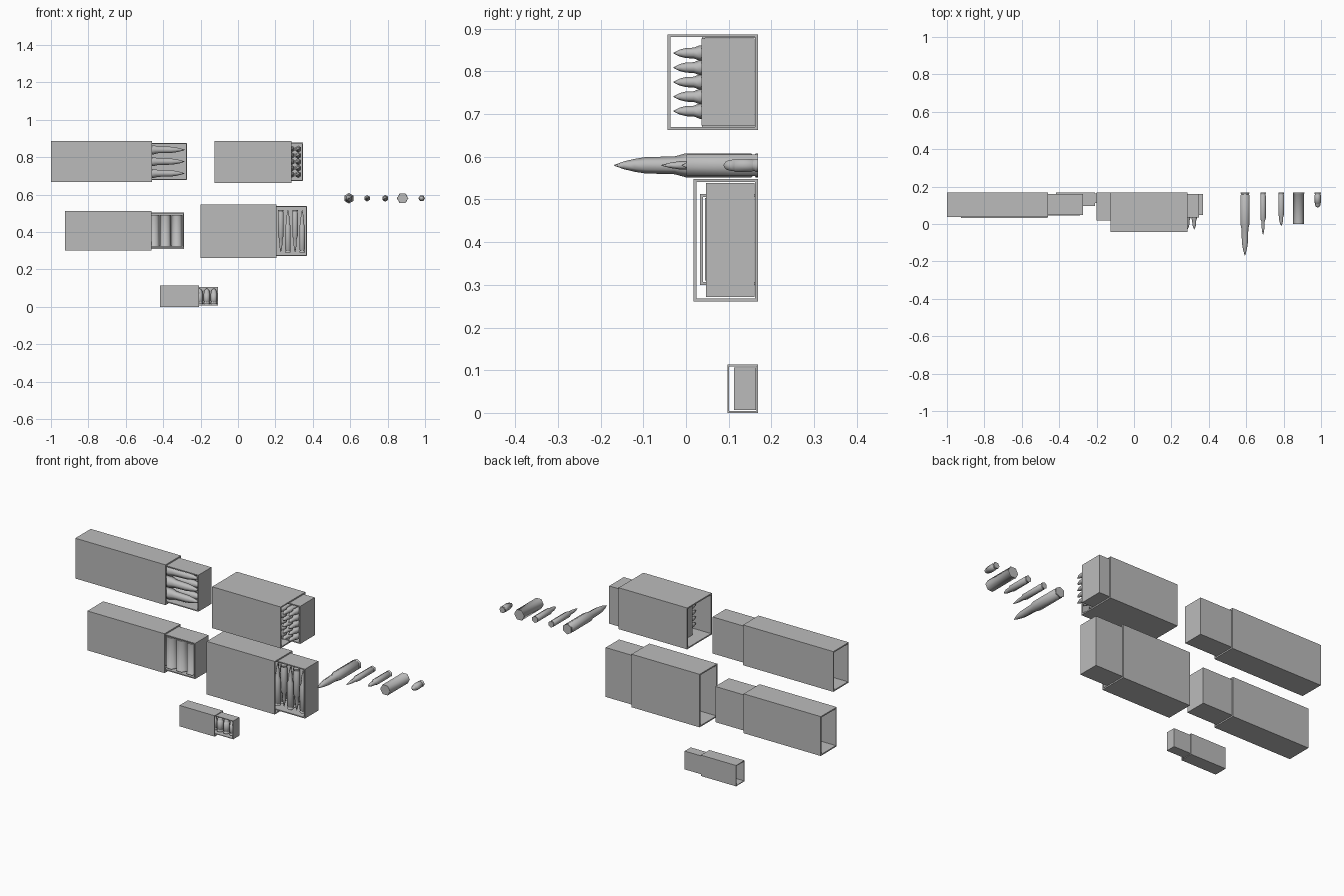
import bpy, bmesh
from math import radians, pi
from mathutils import Matrix, Vector

cube = bpy.data.objects.get("Cube")
if cube:
    bpy.data.objects.remove(cube, do_unlink=True)

grey = bpy.data.materials.new("plain_grey")
grey.use_nodes = True
grey.diffuse_color = (0.5, 0.5, 0.5, 1)
grey.node_tree.nodes["Principled BSDF"].inputs["Base Color"].default_value = (0.5, 0.5, 0.5, 1)

BACK = 0.169                    # shared back plane of all parts
TO_FRONT = (radians(90), 0, 0)
TO_LEFT = (0, radians(90), 0)
UP = (0, 0, 0)
DOWN = (radians(180), 0, 0)


def place(name, mesh, loc=(0, 0, 0), rot=UP):
    ob = bpy.data.objects.new(name, mesh)
    ob.location, ob.rotation_euler = loc, rot
    bpy.context.collection.objects.link(ob)
    return ob


def open_box(name, lo, hi, thickness, open_normals):
    """Hollow card box; faces along open_normals are removed."""
    lo, hi = Vector(lo), Vector(hi)
    bm = bmesh.new()
    bmesh.ops.create_cube(bm, size=1)
    bm.normal_update()
    gone = [f for f in bm.faces if any(f.normal.dot(Vector(n)) > 0.9 for n in open_normals)]
    bmesh.ops.delete(bm, geom=gone, context='FACES')
    bmesh.ops.scale(bm, vec=hi - lo, verts=bm.verts)
    bmesh.ops.translate(bm, vec=(lo + hi) / 2, verts=bm.verts)
    mesh = bpy.data.meshes.new(name)
    bm.to_mesh(mesh)
    bm.free()
    mesh.materials.append(grey)
    ob = place(name, mesh)
    mod = ob.modifiers.new("card", 'SOLIDIFY')
    mod.thickness, mod.offset, mod.use_even_offset = thickness, -1, True


def pack(name, x0, x1, y0, z0, z1, slide, tray_y, t=0.007):
    """Sleeve open at both ends with a tray slid out to +x."""
    open_box(name + "_sleeve", (x0, y0, z0), (x1, BACK, z1), t, [(1, 0, 0), (-1, 0, 0)])
    g = t + 0.003
    open_box(name + "_tray", (x0 + slide, tray_y, z0 + g), (x1 + slide, BACK - t - 0.001, z1 - g),
             t * 0.8, [(0, -1, 0)])


def turned(name, profile, start):
    """Six-sided turned body from (radius, height) points, base at 0."""
    bm = bmesh.new()
    verts = [bm.verts.new((r, 0, z)) for r, z in profile]
    edges = [bm.edges.new(p) for p in zip(verts, verts[1:])]
    bmesh.ops.spin(bm, geom=verts + edges, cent=(0, 0, 0), axis=(0, 0, 1), angle=2 * pi, steps=6)
    bmesh.ops.remove_doubles(bm, verts=bm.verts, dist=0.0002)
    bmesh.ops.recalc_face_normals(bm, faces=bm.faces)
    bmesh.ops.rotate(bm, verts=bm.verts, matrix=Matrix.Rotation(start, 3, 'Z'))
    # Smooth sides, crisp ends
    for f in bm.faces:
        f.smooth = True
    for e in bm.edges:
        e.smooth = e.calc_face_angle(0) < radians(62)
    mesh = bpy.data.meshes.new(name)
    bm.to_mesh(mesh)
    bm.free()
    mesh.materials.append(grey)
    return mesh


def cased(r, neck, tip_profile):
    """Case with rim and groove, then the tip points."""
    return [(0, 0), (r, 0), (r, 0.006), (r * 0.86, 0.008), (r * 0.86, 0.012),
            (r, 0.016), (r, neck)] + tip_profile + [(0, tip_profile[-1][1] + 0.001)]


# Round types
large = turned("large_round", cased(0.028, 0.17, [
    (0.021, 0.195), (0.019, 0.265), (0.015, 0.29), (0.009, 0.315), (0.001, 0.337)]), pi / 6)
medium = turned("medium_round", cased(0.017, 0.14, [
    (0.0105, 0.155), (0.0095, 0.185), (0.006, 0.207), (0.001, 0.226)]), pi / 6)
short = turned("short_round", cased(0.018, 0.118, [
    (0.0125, 0.132), (0.012, 0.15), (0.008, 0.165), (0.001, 0.179)]), pi / 6)
shell = turned("shell", [(0, 0), (0.0305, 0), (0.0305, 0.005), (0.0295, 0.006),
                         (0.0295, 0.168), (0, 0.168)], 0)
small = turned("small_round", cased(0.0175, 0.055, [
    (0.0155, 0.056), (0.0145, 0.068), (0.010, 0.076), (0.004, 0.08)]), 0)

# Loose row, bases on the back plane
for mesh, x in ((large, 0.593), (medium, 0.69), (short, 0.787), (shell, 0.88), (small, 0.982)):
    place("loose_" + mesh.name, mesh, (x, BACK, 0.58), TO_FRONT)

# Large pack: rounds lying along the tray
pack("large_pack", -1.0, -0.46, 0.037, 0.667, 0.885, 0.188, 0.049)
for row in (-1, 0, 1):
    for y in (0.129, 0.078):
        place("packed_large_round", large, (-0.622, y, 0.776 + row * 0.063), TO_LEFT)

# Short pack: rounds standing with tips to the front
pack("short_pack", -0.125, 0.285, -0.043, 0.663, 0.887, 0.062, 0.036)
for col in range(11):
    for row in range(-2, 3):
        place("packed_short_round", short,
              (0.322 - col * 0.036, 0.15, 0.775 + row * 0.034), TO_FRONT)

# Shell pack: upright shells
pack("shell_pack", -0.925, -0.463, 0.033, 0.30, 0.513, 0.175, 0.045)
for col in range(7):
    for y in (0.128, 0.075):
        place("packed_shell", shell, (-0.326 - col * 0.061, y, 0.322), UP)

# Medium pack: rounds alternating up and down
pack("medium_pack", -0.2, 0.207, 0.018, 0.261, 0.548, 0.161, 0.047)
for col in range(10):
    for layer in range(3):
        flip = col % 2
        place("packed_medium_round", medium,
              (0.343 - col * 0.038, 0.137 - layer * 0.035, 0.518 if flip else 0.291),
              DOWN if flip else UP)

# Small pack: short upright rounds
pack("small_pack", -0.418, -0.208, 0.097, 0, 0.113, 0.101, 0.112, 0.004)
for col in range(5):
    place("packed_small_round", small, (-0.129 - col * 0.038, 0.141, 0.016), UP)
